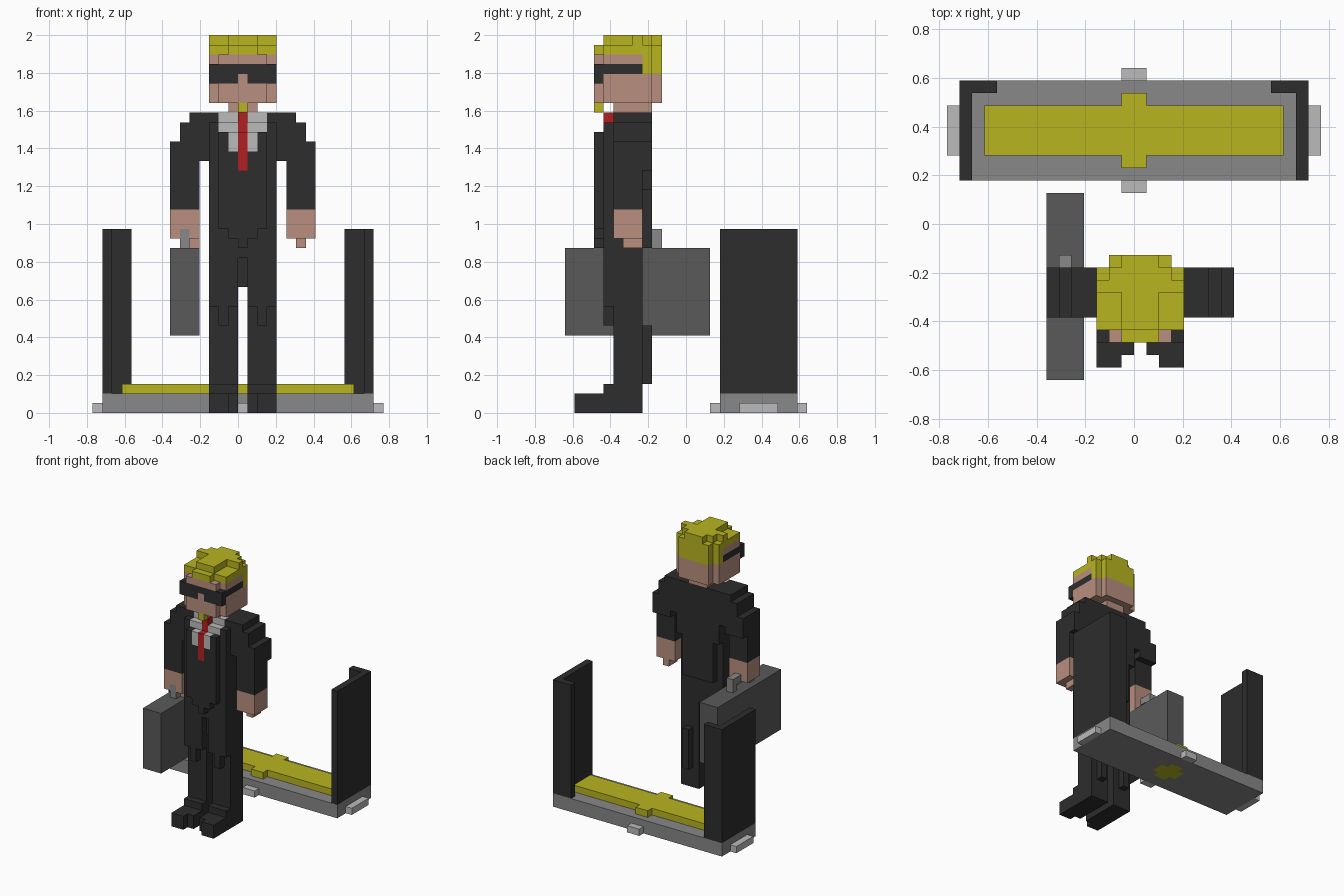
import bpy
import bmesh

cube = bpy.data.objects.get("Cube")
if cube:
    bpy.data.objects.remove(cube, do_unlink=True)

UNIT = 2 / 39      # edge of one block
DEPTH = 25         # blocks from front to back
cells = {}         # block position -> part name
part_colour = {}


def srgb(r, g, b):
    return tuple((c / 255 / 12.92 if c < 11 else ((c / 255 + .055) / 1.055) ** 2.4)
                 for c in (r, g, b)) + (1,)


def material(name, colour):
    mat = bpy.data.materials.new(name)
    mat.use_nodes = True
    mat.diffuse_color = colour
    for node in mat.node_tree.nodes:
        if node.type == 'BSDF_PRINCIPLED':
            node.inputs["Base Color"].default_value = colour
            node.inputs["Roughness"].default_value = .8
    return mat


black = material("suit black", srgb(45, 45, 45))
yellow = material("yellow", srgb(184, 181, 32))
skin = material("skin", srgb(184, 143, 126))
red = material("tie red", srgb(178, 32, 34))
white = material("light grey", srgb(187, 187, 187))
grey = material("mid grey", srgb(136, 136, 136))
case_grey = material("case grey", srgb(90, 90, 90))


def box(part, colour, x, y, z):
    """Fill a range of blocks; later boxes replace earlier ones."""
    part_colour[part] = colour
    for i in range(*x):
        for j in range(*y):
            for k in range(*z):
                cells[i, j, k] = part


def pair(part, colour, x, y, z, centre=1):
    """Fill the left side and its mirror; centre is twice the mirror position."""
    box("left_" + part, colour, x, y, z)
    box("right_" + part, colour, (centre - x[1], centre - x[0]), y, z)


# Legs and shoes
pair("leg", black, (1, 4), (5, 8), (2, 17))
pair("leg", black, (1, 4), (4, 5), (11, 17))
pair("leg", black, (2, 3), (4, 5), (9, 11))
pair("leg", black, (2, 3), (8, 9), (3, 9))
pair("shoe", black, (1, 4), (2, 8), (0, 2))
pair("shoe", black, (2, 4), (1, 2), (0, 2))
pair("shoe", black, (1, 4), (4, 5), (2, 3))
box("trouser_seat", black, (0, 1), (5, 8), (13, 17))
box("trouser_seat", black, (0, 1), (4, 5), (16, 17))

# Jacket
box("jacket", black, (-3, 4), (4, 8), (17, 30))
box("jacket", black, (-2, 3), (8, 9), (17, 23))
box("jacket", black, (-3, 4), (8, 9), (23, 30))
box("jacket", black, (-5, 6), (5, 9), (30, 31))
box("jacket", black, (-2, 3), (3, 4), (19, 29))
box("jacket", black, (-1, 2), (3, 4), (18, 19))
box("jacket", black, (0, 1), (3, 4), (17, 18))

# Sleeves and hands
pair("sleeve", black, (4, 7), (5, 9), (26, 30))
pair("sleeve", black, (5, 8), (6, 9), (25, 28))
pair("sleeve", black, (5, 8), (5, 8), (21, 28))
pair("hand", skin, (5, 8), (5, 8), (18, 21))
box("left_hand", skin, (6, 7), (6, 8), (17, 18))
box("right_hand", skin, (-5, -4), (6, 8), (17, 18))

# Shirt and tie, stepping back towards the neck
box("shirt", white, (-1, 2), (3, 4), (27, 29))
box("shirt", white, (-2, 3), (4, 5), (29, 30))
box("shirt", white, (-2, 3), (5, 6), (30, 31))
box("tie", red, (0, 1), (3, 4), (25, 29))
box("tie", red, (0, 1), (4, 5), (29, 31))

# Head
box("neck", skin, (-1, 2), (5, 9), (31, 32))
box("head", skin, (-3, 4), (4, 9), (32, 37))
box("head", skin, (-2, 3), (3, 10), (32, 37))
box("beard", yellow, (0, 1), (3, 4), (31, 32))

# Dark glasses with a nose notch
box("glasses", black, (-3, 4), (3, 4), (34, 36))
pair("glasses_arm", black, (3, 4), (4, 8), (35, 36))
box("nose", skin, (0, 1), (3, 4), (34, 35))

# Hair
box("hair", yellow, (-3, 4), (8, 9), (35, 38))
box("hair", yellow, (-2, 3), (9, 10), (35, 38))
box("hair", yellow, (-3, 4), (4, 9), (37, 38))
box("hair", yellow, (-1, 2), (3, 4), (37, 38))
box("hair", yellow, (-1, 2), (4, 10), (38, 39))
box("hair", yellow, (-2, 3), (7, 9), (38, 39))
box("hair", yellow, (-3, 4), (7, 8), (38, 39))

# Briefcase and handle
box("briefcase", case_grey, (-7, -4), (0, 15), (8, 17))
box("case_handle", grey, (-6, -5), (5, 10), (18, 19))
for post in (5, 9):
    box("case_handle", grey, (-6, -5), (post, post + 1), (17, 18))

# Platform with a raised yellow pad that also shows underneath
box("platform", grey, (-14, 14), (16, 24), (0, 2))
box("platform_pad", yellow, (-12, 12), (18, 22), (2, 3))
box("platform_pad", yellow, (-1, 1), (17, 23), (2, 3))
box("underside_mark", yellow, (-1, 1), (18, 22), (0, 1))
box("underside_mark", yellow, (-2, 2), (19, 21), (0, 1))
for name, y in (("front_tab", 15), ("back_tab", 24)):
    box(name, white, (-1, 1), (y, y + 1), (0, 1))
pair("tab", white, (14, 15), (18, 22), (0, 1), centre=0)

# Side walls, each with a return at the back
pair("wall", black, (13, 14), (16, 24), (2, 19), centre=0)
pair("wall", black, (11, 14), (23, 24), (2, 19), centre=0)


def build(part):
    """Skin the exposed faces of one part and merge the flat areas."""
    bm = bmesh.new()
    corners = {}

    def corner(p):
        if p not in corners:
            i, j, k = p
            corners[p] = bm.verts.new((i * UNIT, (j - DEPTH / 2) * UNIT, k * UNIT))
        return corners[p]

    for cell, owner in cells.items():
        if owner != part:
            continue
        for axis in range(3):
            u, v = (axis + 1) % 3, (axis + 2) % 3
            for side in (0, 1):
                neighbour = list(cell)
                neighbour[axis] += 2 * side - 1
                if tuple(neighbour) in cells:
                    continue
                quad = []
                for du, dv in ((0, 0), (1, 0), (1, 1), (0, 1)):
                    p = list(cell)
                    p[axis] += side
                    p[u] += du
                    p[v] += dv
                    quad.append(corner(tuple(p)))
                bm.faces.new(quad if side else quad[::-1])
    bmesh.ops.dissolve_limit(bm, angle_limit=.01, verts=bm.verts[:], edges=bm.edges[:])
    mesh = bpy.data.meshes.new(part)
    bm.to_mesh(mesh)
    bm.free()
    mesh.materials.append(part_colour[part])
    obj = bpy.data.objects.new(part, mesh)
    bpy.context.scene.collection.objects.link(obj)


for part in part_colour:
    build(part)
